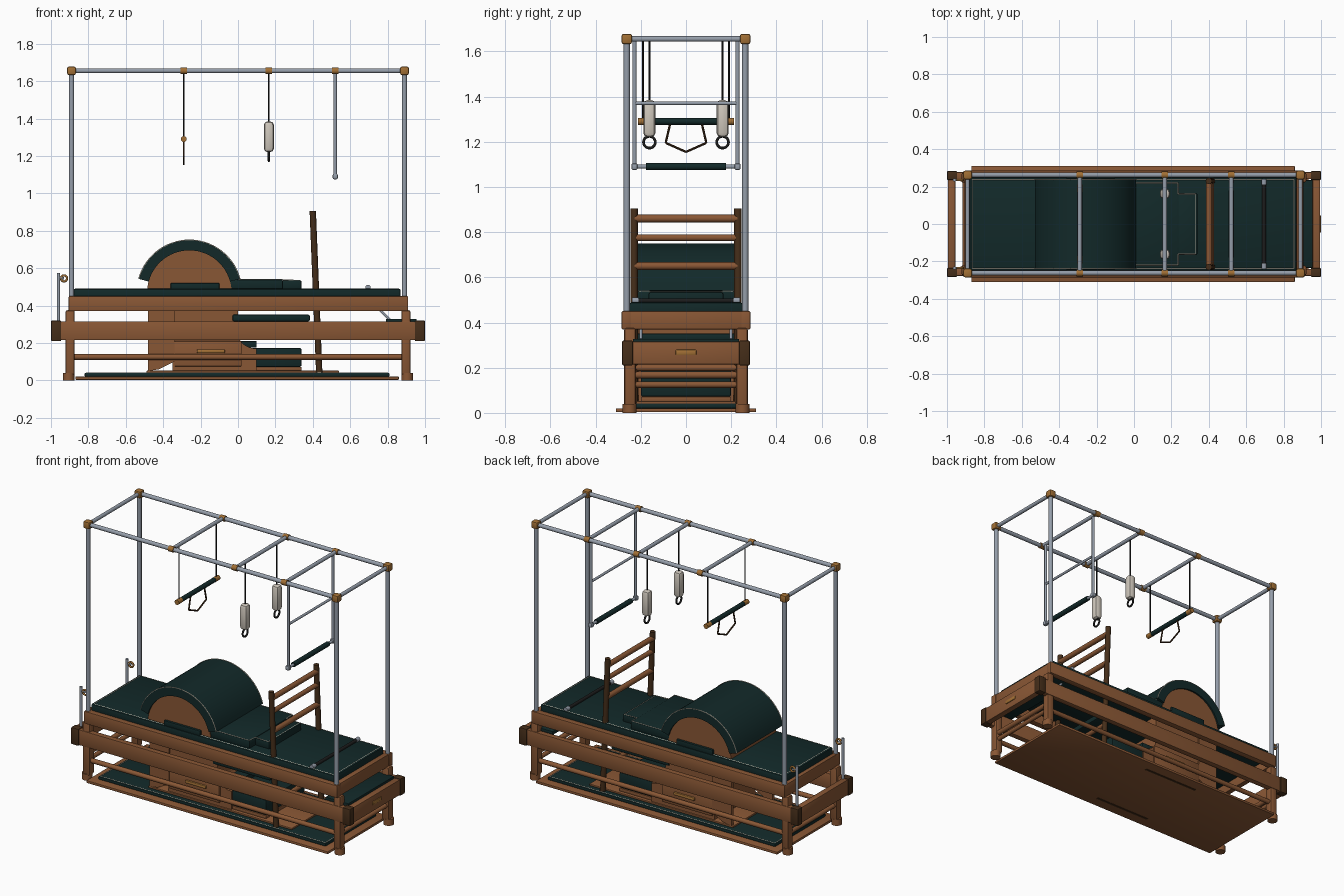
import bpy, bmesh, math
from mathutils import Vector

cube = bpy.data.objects.get("Cube")
if cube:
    bpy.data.objects.remove(cube, do_unlink=True)


def material(name, rgb, rough=0.6):
    m = bpy.data.materials.new(name)
    m.use_nodes = True
    m.diffuse_color = (*rgb, 1)
    bsdf = m.node_tree.nodes["Principled BSDF"]
    bsdf.inputs["Base Color"].default_value = (*rgb, 1)
    bsdf.inputs["Roughness"].default_value = rough
    return m


WOOD = material("warm wood", (0.25, 0.095, 0.035))
DARK = material("dark wood", (0.06, 0.027, 0.01))
VINYL = material("dark teal vinyl", (0.006, 0.022, 0.022))
STEEL = material("steel", (0.30, 0.34, 0.40))
BRASS = material("brass", (0.36, 0.16, 0.035))
FLEECE = material("cream fleece", (0.62, 0.57, 0.50))
PIPING = material("pale piping", (0.60, 0.56, 0.46))
BLACK = material("black cord", (0.012, 0.012, 0.012))


def finish(bm, name, mat, smooth=False):
    bmesh.ops.recalc_face_normals(bm, faces=bm.faces)
    me = bpy.data.meshes.new(name)
    bm.to_mesh(me)
    bm.free()
    me.materials.append(mat)
    ob = bpy.data.objects.new(name, me)
    bpy.context.collection.objects.link(ob)
    if smooth:
        bpy.ops.object.select_all(action="DESELECT")
        ob.select_set(True)
        bpy.context.view_layer.objects.active = ob
        bpy.ops.object.shade_smooth_by_angle()
    return ob


def box(name, mat, x, y, z, bevel=0.004):
    bm = bmesh.new()
    bmesh.ops.create_cube(bm, size=1)
    for v in bm.verts:
        for i, (lo, hi) in enumerate((x, y, z)):
            v.co[i] = lo if v.co[i] < 0 else hi
    if bevel:
        bmesh.ops.bevel(bm, geom=bm.edges[:], offset=bevel, segments=2,
                        profile=0.5, affect="EDGES")
    return finish(bm, name, mat, True)


def rods(name, mat, points, r, sides=14, closed=False):
    """Straight round bars joining consecutive points, as one object."""
    bm = bmesh.new()
    pts = [Vector(p) for p in points]
    ends = pts[1:] + pts[:1] if closed else pts[1:]
    for a, b in zip(pts, ends):
        d = b - a
        mat4 = d.to_track_quat("Z", "Y").to_matrix().to_4x4()
        mat4.translation = (a + b) / 2
        bmesh.ops.create_cone(bm, cap_ends=True, segments=sides, radius1=r,
                              radius2=r, depth=d.length, matrix=mat4)
    return finish(bm, name, mat, True)


def extrude(name, mat, profile, y0, y1):
    """Extrude an xz outline along y."""
    bm = bmesh.new()
    face = bm.faces.new([bm.verts.new((x, y0, z)) for x, z in profile])
    out = bmesh.ops.extrude_face_region(bm, geom=[face])["geom"]
    for v in out:
        if isinstance(v, bmesh.types.BMVert):
            v.co.y = y1
    return finish(bm, name, mat, True)


def ring(name, mat, loc, major, minor, rot):
    bpy.ops.mesh.primitive_torus_add(location=loc, rotation=rot, major_radius=major,
                                     minor_radius=minor, major_segments=28, minor_segments=8)
    ob = bpy.context.object
    ob.name = name
    ob.data.materials.append(mat)
    bpy.ops.object.shade_smooth()


def piping(name, x, y, z):
    rods(name, PIPING, [(x[0], y[0], z), (x[1], y[0], z), (x[1], y[1], z), (x[0], y[1], z)],
         0.0025, 6, True)


def mirrored(lo, hi, s):
    return tuple(sorted((lo * s, hi * s)))


SIDES = (("right", -1), ("left", 1))

# Floor board and lower mat
box("floor_board", WOOD, (-0.87, 0.86), (-0.31, 0.31), (0.003, 0.02))
box("lower_mat", VINYL, (-0.82, 0.81), (-0.26, 0.26), (0.02, 0.04), 0.006)
piping("lower_mat_piping", (-0.81, 0.80), (-0.25, 0.25), 0.04)

# Upper frame, mattress and end boards
box("mattress", VINYL, (-0.88, 0.87), (-0.25, 0.25), (0.43, 0.49), 0.01)
piping("mattress_piping", (-0.865, 0.855), (-0.238, 0.238), 0.489)
for e, sx in SIDES:
    box(f"upper_end_board_{e}", WOOD, mirrored(0.87, 0.905, sx), (-0.28, 0.28), (0.37, 0.45))
    box(f"lower_end_board_{e}", WOOD, mirrored(0.955, 0.995, sx), (-0.24, 0.24), (0.215, 0.315))
    rods(f"end_rail_{e}", WOOD, [(0.9 * sx, -0.25, 0.125), (0.9 * sx, 0.25, 0.125)], 0.014)
    rods(f"end_rail_upper_{e}", WOOD, [(0.9 * sx, -0.25, 0.168), (0.9 * sx, 0.25, 0.168)], 0.016)

# Side rails, legs, corner blocks and the tall steel posts
for s, sy in SIDES:
    box(f"upper_side_board_{s}", WOOD, (-0.905, 0.91), mirrored(0.245, 0.285, sy), (0.37, 0.45))
    box(f"lower_side_board_{s}", WOOD, (-0.955, 0.955), mirrored(0.24, 0.277, sy), (0.215, 0.315))
    rods(f"stretcher_{s}", WOOD, [(-0.9, 0.25 * sy, 0.125), (0.9, 0.25 * sy, 0.125)], 0.015)
    rods(f"top_tube_{s}", STEEL, [(-0.89, 0.262 * sy, 1.655), (0.89, 0.262 * sy, 1.655)], 0.013)
    for e, sx in SIDES:
        box(f"leg_{e}_{s}", WOOD, mirrored(0.873, 0.922, sx), mirrored(0.222, 0.274, sy),
            (0.03, 0.375), 0.01)
        rods(f"foot_{e}_{s}", WOOD, [(0.905 * sx, 0.25 * sy, 0), (0.905 * sx, 0.25 * sy, 0.04)], 0.031)
        box(f"corner_block_{e}_{s}", DARK, mirrored(0.945, 1.0, sx), mirrored(0.235, 0.283, sy),
            (0.21, 0.32), 0.006)
        rods(f"post_{e}_{s}", STEEL, [(0.89 * sx, 0.262 * sy, 0.43), (0.89 * sx, 0.262 * sy, 1.655)], 0.014)
        box(f"corner_joint_{e}_{s}", BRASS, mirrored(0.867, 0.913, sx), mirrored(0.239, 0.285, sy),
            (1.632, 1.678), 0.009)

# Overhead cross bars with sleeves
for x in (-0.89, -0.29, 0.165, 0.52, 0.89):
    rods("cross_bar", STEEL, [(x, -0.262, 1.655), (x, 0.262, 1.655)], 0.012)
    for s, sy in SIDES:
        if abs(x) < 0.8:
            rods("bar_sleeve", BRASS, [(x - 0.018, 0.262 * sy, 1.655), (x + 0.018, 0.262 * sy, 1.655)], 0.018)

# Hanging trapeze with strap
rods("trapeze_bar", VINYL, [(-0.29, -0.175, 1.29), (-0.29, 0.175, 1.29)], 0.015)
rods("trapeze_strap", DARK, [(-0.29, -0.07, 1.28), (-0.29, -0.09, 1.195), (-0.29, 0, 1.155),
                             (-0.29, 0.09, 1.195), (-0.29, 0.07, 1.28)], 0.005, 8)
# Fleece loops, swing rods, pulley posts, repeated on both sides
for s, sy in SIDES:
    rods(f"trapeze_end_{s}", BRASS, [(-0.29, 0.17 * sy, 1.29), (-0.29, 0.212 * sy, 1.29)], 0.016)
    rods(f"trapeze_rope_{s}", BLACK, [(-0.29, 0.19 * sy, 1.3), (-0.29, 0.19 * sy, 1.65)], 0.004, 8)
    rods(f"loop_rope_{s}", BLACK, [(0.165, 0.162 * sy, 1.37), (0.165, 0.162 * sy, 1.65)], 0.004, 8)
    fleece = box(f"fleece_loop_{s}", FLEECE, (0.138, 0.192), mirrored(0.135, 0.189, sy), (1.22, 1.385), 0.02)
    ring(f"hand_ring_{s}", BLACK, (0.165, 0.162 * sy, 1.198), 0.026, 0.006, (0, math.pi / 2, 0))
    rods(f"swing_rod_{s}", STEEL, [(0.52, 0.228 * sy, 1.085), (0.52, 0.228 * sy, 1.655)], 0.009)
    box(f"swing_joint_{s}", STEEL, (0.506, 0.534), mirrored(0.214, 0.242, sy), (1.075, 1.105), 0.008)
    rods(f"pulley_post_{s}", STEEL, [(-0.96, 0.235 * sy, 0.3), (-0.96, 0.235 * sy, 0.575)], 0.009)
    rods(f"pulley_arm_{s}", STEEL, [(-0.96, 0.235 * sy, 0.55), (-0.93, 0.235 * sy, 0.545)], 0.006)
    ring(f"pulley_{s}", BRASS, (-0.93, 0.235 * sy, 0.545), 0.016, 0.006, (math.pi / 2, 0, 0))
    rods(f"slanted_bracket_{s}", STEEL, [(0.75, 0.2 * sy, 0.385), (0.81, 0.2 * sy, 0.325)], 0.007)
    rods(f"bolster_end_{s}", STEEL, [(0.695, 0.21 * sy, 0.497), (0.695, 0.24 * sy, 0.497)], 0.014)
    box(f"runner_{s}", DARK, (-0.3, 0.1), mirrored(0.225, 0.24, sy), (0.001, 0.006), 0)
rods("swing_cross_rod", STEEL, [(0.52, -0.228, 1.37), (0.52, 0.228, 1.37)], 0.008)
rods("swing_bottom_rod", STEEL, [(0.52, -0.228, 1.09), (0.52, 0.228, 1.09)], 0.009)
rods("swing_grip", VINYL, [(0.52, -0.178, 1.09), (0.52, 0.178, 1.09)], 0.016)
rods("bolster_bar", BLACK, [(0.695, -0.22, 0.497), (0.695, 0.22, 0.497)], 0.01)

# Leaning ladder


def lean(z):
    return 0.436 - 0.04 * z


for s, sy in SIDES:
    rods(f"ladder_post_{s}", DARK, [(lean(0.04), 0.23 * sy, 0.04), (lean(0.905), 0.23 * sy, 0.905)], 0.017)
for z, r in ((0.86, 0.017), (0.775, 0.015), (0.65, 0.017), (0.2, 0.015)):
    rods("ladder_rung", WOOD, [(lean(z), -0.23, z), (lean(z), 0.23, z)], r)

# Arched barrel: padded shell over a wooden core
CX, CZ = -0.26, 0.47


def arc(r, a0, a1, n=28):
    angles = [math.radians(a0 + (a1 - a0) * i / n) for i in range(n + 1)]
    return [(CX + r * math.cos(a), CZ + r * math.sin(a)) for a in angles]


extrude("barrel_pad", VINYL, arc(0.28, 15, 165) + arc(0.225, 165, 15), -0.24, 0.24)
extrude("barrel_core", WOOD, arc(0.226, 0, 180), -0.23, 0.23)
for s, sy in SIDES:
    rods(f"barrel_piping_{s}", PIPING, [(x, 0.238 * sy, z) for x, z in arc(0.28, 15, 165)], 0.003, 6)
    box(f"barrel_side_pad_{s}", VINYL, (-0.36, -0.1), mirrored(0.225, 0.245, sy), (0.485, 0.52))

# Wooden cabinet below with curved front edge
curve = [(0.1 - 0.1 * math.sin(t * math.pi / 16), 0.17 + 0.08 * (1 - math.cos(t * math.pi / 16)))
         for t in range(9)]
extrude("cabinet", WOOD, [(-0.35, 0.05), (0.1, 0.05)] + curve + [(0, 0.44), (-0.35, 0.44)], -0.21, 0.21)
for s, sy in SIDES:
    extrude(f"cabinet_side_{s}", WOOD, [(-0.48, 0.05), (-0.42, 0.06), (-0.34, 0.1), (-0.34, 0.44), (-0.48, 0.44)],
            0.2 * sy, 0.22 * sy)
    box(f"drawer_front_{s}", WOOD, (-0.34, 0.02), mirrored(0.205, 0.22, sy), (0.075, 0.21))
    box(f"drawer_handle_{s}", BRASS, (-0.22, -0.07), mirrored(0.215, 0.232, sy), (0.145, 0.166), 0.007)
box("cabinet_base", WOOD, (-0.49, 0.54), (-0.22, 0.22), (0.04, 0.052))
box("step_base", WOOD, (0.04, 0.34), (-0.2, 0.2), (0.05, 0.072))
box("low_step_pad", VINYL, (0.04, 0.34), (-0.2, 0.2), (0.072, 0.173), 0.01)
box("middle_step_pad", VINYL, (-0.03, 0.1), (-0.2, 0.2), (0.175, 0.21))
box("high_step_pad", VINYL, (-0.03, 0.385), (-0.22, 0.22), (0.315, 0.352), 0.01)

# Seat pad and its stepped end on the mattress
box("seat_pad", VINYL, (-0.11, 0.24), (-0.225, 0.225), (0.485, 0.54), 0.008)
box("seat_nose", VINYL, (0.2, 0.34), (-0.165, 0.165), (0.485, 0.535), 0.008)
rods("seat_piping", PIPING, [(0, -0.22, 0.54), (0.235, -0.22, 0.54), (0.235, -0.16, 0.538),
                             (0.33, -0.16, 0.534), (0.33, 0.16, 0.534), (0.235, 0.16, 0.538),
                             (0.235, 0.22, 0.54), (0, 0.22, 0.54)], 0.0025, 6)

# Foot plate and end handle
box("foot_plate", VINYL, (0.79, 0.955), (-0.235, 0.235), (0.305, 0.328))
box("end_handle", BRASS, (0.985, 1.0), (-0.047, 0.047), (0.255, 0.28), 0.006)
